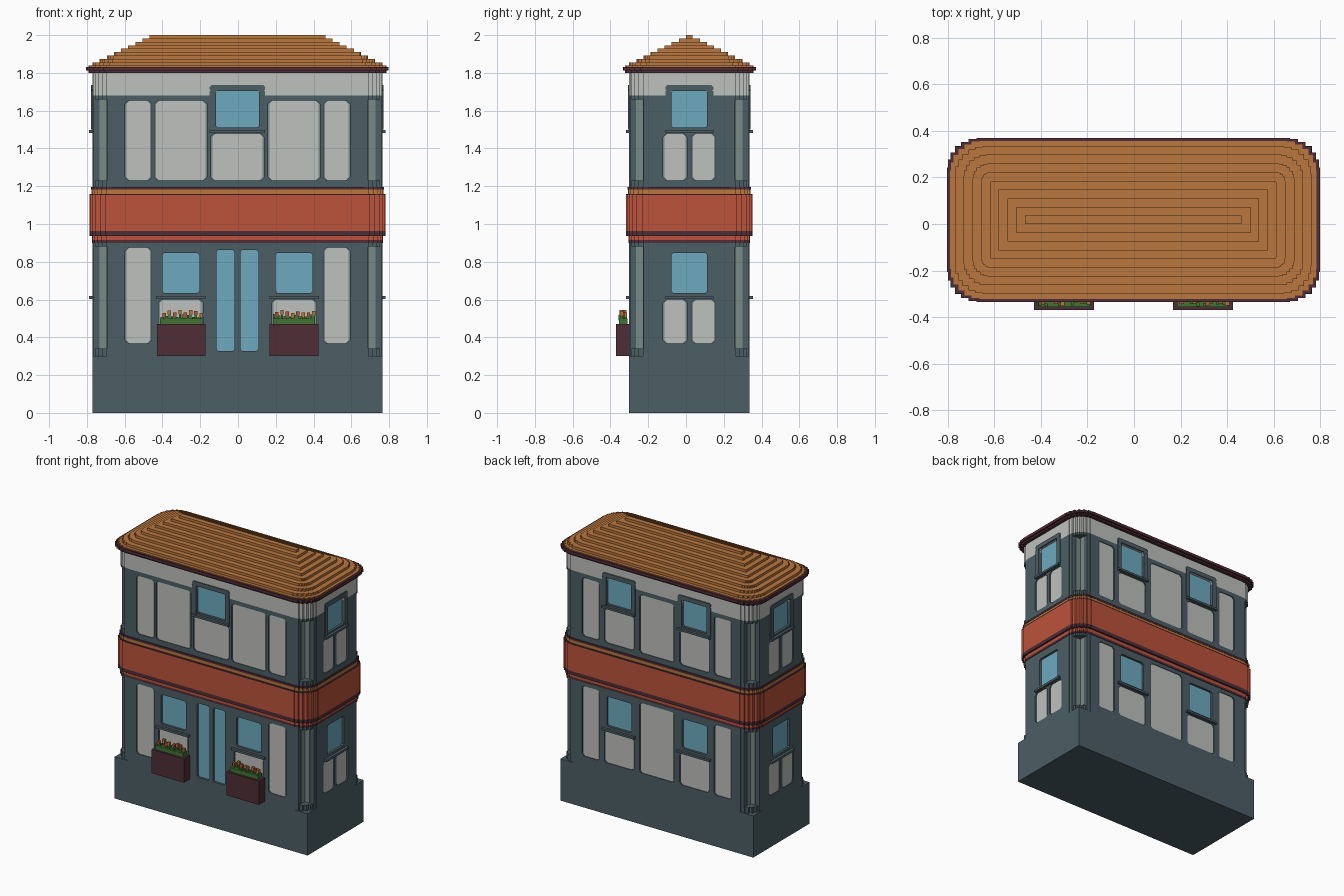
import bpy, bmesh, random
from math import sin, cos, pi

if "Cube" in bpy.data.objects:
    bpy.data.objects.remove(bpy.data.objects["Cube"])
random.seed(4)

CX, CY = -0.003, 0.0175      # plan centre
HX, HY, R = 0.767, 0.318, 0.13   # wall half sizes and corner radius


def material(name, *srgb):
    lin = [((c / 255 + 0.055) / 1.055) ** 2.4 for c in srgb] + [1]
    m = bpy.data.materials.new(name)
    m.use_nodes = True
    m.diffuse_color = lin
    m.node_tree.nodes["Principled BSDF"].inputs["Base Color"].default_value = lin
    return m


SLATE = material("slate paint", 76, 94, 101)
PALE = material("pale plaster", 190, 193, 189)
TRIM = material("sage trim", 121, 139, 134)
GLASS = material("blue glass", 109, 170, 191)
BRICK = material("brick red", 187, 83, 59)
ORANGE = material("orange tile", 186, 119, 63)
MAROON = material("maroon", 79, 45, 54)
LEAF = material("leaf green", 66, 116, 50)


# Placement: an outline (u, v) is extruded along h
def plan(u, v, h):
    return (CX + u, CY + v, h)


SIDES = {
    "front": lambda u, z, d: plan(u, d - HY, z),
    "back": lambda u, z, d: plan(u, HY - d, z),
    "left": lambda u, z, d: plan(HX - d, u, z),
    "right": lambda u, z, d: plan(d - HX, u, z),
}


def build(name, mat, solids):
    """One object from a list of (outline, start, end, placement) prisms."""
    bm = bmesh.new()
    for outline, a, b, place in solids:
        low = [bm.verts.new(place(u, v, a)) for u, v in outline]
        top = [bm.verts.new(place(u, v, b)) for u, v in outline]
        bm.faces.new(low)
        bm.faces.new(top)
        n = len(low)
        for i in range(n):
            j = (i + 1) % n
            bm.faces.new((low[i], low[j], top[j], top[i]))
    bmesh.ops.recalc_face_normals(bm, faces=bm.faces)
    me = bpy.data.meshes.new(name)
    bm.to_mesh(me)
    bm.free()
    me.materials.append(mat)
    ob = bpy.data.objects.new(name, me)
    bpy.context.collection.objects.link(ob)
    return ob


def rect(u0, u1, v0, v1, c=0):
    if not c:
        return [(u0, v0), (u1, v0), (u1, v1), (u0, v1)]
    return [(u0 + c, v0), (u1 - c, v0), (u1, v0 + c), (u1, v1 - c),
            (u1 - c, v1), (u0 + c, v1), (u0, v1 - c), (u0, v0 + c)]


def stepped(hx, hy, r, n=7):
    """Rectangle whose round corners are small square steps."""
    if r <= 0:
        return rect(-hx, hx, -hy, hy)
    q = []
    for k in range(n):
        s = hy - r + r * sin((k + 1) * pi / 2 / n)
        q += [(hx - r + r * cos(t * pi / 2 / n), s) for t in (k, k + 1)]
    half = q + [(-x, y) for x, y in reversed(q)]
    return half + [(-x, -y) for x, y in half]


def ring(off, z0, z1):
    return (stepped(HX + off, HY + off, R + off), z0, z1, plan)


cutters, backs, panels, panes, sills, hoods = [], [], [], [], [], []


def panel(side, u0, u1, z0, z1):
    s = SIDES[side]
    wide = rect(u0 - 0.008, u1 + 0.008, z0, z1, 0.016)
    cutters.append((wide, -0.03, 0.012, s))
    backs.append((wide, 0.009, 0.016, s))
    panels.append((rect(u0, u1, z0, z1, 0.014), 0.005, 0.014, s))


def pane(side, u0, u1, z0, z1):
    s = SIDES[side]
    shape = rect(u0, u1, z0, z1, 0.01)
    cutters.append((shape, -0.03, 0.02, s))
    panes.append((shape, 0.016, 0.025, s))


def window(side, u, w, upper):
    """Pane with a sill below; upper ones get a raised surround."""
    s = SIDES[side]
    z0, z1 = (1.51, 1.704) if upper else (0.635, 0.847)
    pane(side, u - w, u + w, z0, z1)
    sill = 1.483 if upper else 0.603
    sills.append((rect(u - w - 0.033, u + w + 0.033, sill, sill + 0.015), -0.018, 0.005, s))
    if upper:
        o = w + 0.033
        for a, b in ((-o, -w), (w, o)):
            hoods.append((rect(u + a, u + b, z0 - 0.01, z1), -0.007, 0.004, s))
        hoods.append((rect(u - o, u + o, z1, 1.735, 0.009), -0.007, 0.004, s))


FLOORS = ((False, 0.37, 0.873, 0.598), (True, 1.233, 1.65, 1.476))
for upper, z0, z1, under in FLOORS:
    # Narrow end panels on both long walls
    for side in ("front", "back"):
        for u0, u1 in ((-0.587, -0.463), (0.463, 0.587)):
            panel(side, u0, u1, z0, z1)
    # Back wall: two windows and a middle panel
    panel("back", -0.13, 0.13, z0, z1)
    for u in (-0.3, 0.3):
        window("back", u, 0.098, upper)
        panel("back", u - 0.11, u + 0.11, z0, under)
        if upper:
            panel("front", u - 0.13, u + 0.13, z0, z1)
        else:
            window("front", u, 0.098, False)
            panel("front", u - 0.11, u + 0.11, z0, under)
    # End walls: one window over two panels
    for side in ("left", "right"):
        window(side, 0, 0.094, upper)
        for u in (-0.075, 0.075):
            panel(side, u - 0.055, u + 0.055, z0, under)

# Front middle: upper window, double door below
window("front", 0, 0.114, True)
panel("front", -0.133, 0.133, 1.233, 1.476)
for u in (-0.063, 0.063):
    pane("front", u - 0.048, u + 0.048, 0.328, 0.862)

# Corner flutes
flutes = []
for z0, z1 in ((0.34, 0.88), (1.23, 1.66)):
    for sx in (-1, 1):
        for sy in (-1, 1):
            place = lambda u, v, h, sx=sx, sy=sy: plan(sx * u, sy * v, h)
            x, y = HX - 0.0755, HY - 0.0755
            cutters.append((rect(x, x + 0.12, y, y + 0.12), z0, z1, place))
            flutes.append((rect(x - 0.004, x + 0.04, y - 0.004, y + 0.003), z0, z1, place))
            flutes.append((rect(x - 0.004, x + 0.003, y - 0.004, y + 0.04), z0, z1, place))

# Walls and frieze, with recesses cut out
walls = build("walls", SLATE, [ring(0, 0.29, 1.68)])
frieze = build("frieze", PALE, [ring(0, 1.68, 1.81)])
cutter = build("recess_cutter", SLATE, cutters)
cutter.hide_render = True
for ob in (walls, frieze):
    mod = ob.modifiers.new("recesses", "BOOLEAN")
    mod.operation = "DIFFERENCE"
    mod.solver = "EXACT"
    mod.object = cutter
graph = bpy.context.evaluated_depsgraph_get()
cut = [bpy.data.meshes.new_from_object(ob.evaluated_get(graph)) for ob in (walls, frieze)]
for ob, me in zip((walls, frieze), cut):
    ob.modifiers.clear()
    ob.data = me
bpy.data.objects.remove(cutter)

build("panel_surrounds", TRIM, backs)
build("wall_panels", PALE, panels)
build("window_and_door_panes", GLASS, panes)
build("window_sills", SLATE, sills)
build("window_hoods", SLATE, hoods)
build("corner_flutes", TRIM, flutes)
build("plinth", SLATE, [(rect(-HX, HX, -HY, HY), 0, 0.3, plan)])

# Band between the floors
build("band_red", BRICK, [ring(0.004, 0.915, 0.937), ring(0.016, 0.963, 1.153)])
build("band_ledge", ORANGE, [ring(0.006, 1.16, 1.182)])
build("band_mouldings", MAROON, [ring(0.004, 0.9, 0.915), ring(0.016, 0.937, 0.963),
                                 ring(0.016, 1.153, 1.16), ring(0.008, 1.182, 1.196)])

# Eave and stepped hip roof
build("eave", MAROON, [ring(0.022, 1.8, 1.812), ring(0.034, 1.812, 1.832)])
tiers = [(stepped(0.788, 0.34, 0.165), 1.825, 1.838, plan)]
N = 9
for i in range(N):
    t = i / (N - 1)
    z = 1.838 + i * 0.018
    shape = stepped(HX - 0.302 * t, HY - 0.3 * t, 0.155 - 0.035 * i)
    tiers.append((shape, z - 0.005, z + 0.018, plan))
build("roof", ORANGE, tiers)

# Planters with leaves and flowers
front = SIDES["front"]
boxes, leaves, blooms = [], [], {ORANGE: [], BRICK: []}
for c in (-0.297, 0.299):
    boxes.append((rect(c - 0.129, c + 0.129, 0.3, 0.47), -0.07, 0.002, front))
    leaves.append((rect(c - 0.112, c + 0.112, 0.46, 0.5), -0.055, -0.008, front))
    for i in range(16):
        u = c - 0.105 + i * 0.014
        d = random.uniform(-0.05, -0.02)
        z = random.uniform(0.505, 0.525)
        leaves.append((rect(u - 0.006, u + 0.006, 0.49, z), d - 0.008, d + 0.008, front))
        if i % 2:
            m = BRICK if i % 4 == 1 else ORANGE
            blooms[m].append((rect(u - 0.009, u + 0.009, z, z + 0.022), d - 0.009, d + 0.009, front))
build("planter_boxes", MAROON, boxes)
build("planter_leaves", LEAF, leaves)
build("orange_flowers", ORANGE, blooms[ORANGE])
build("red_flowers", BRICK, blooms[BRICK])
